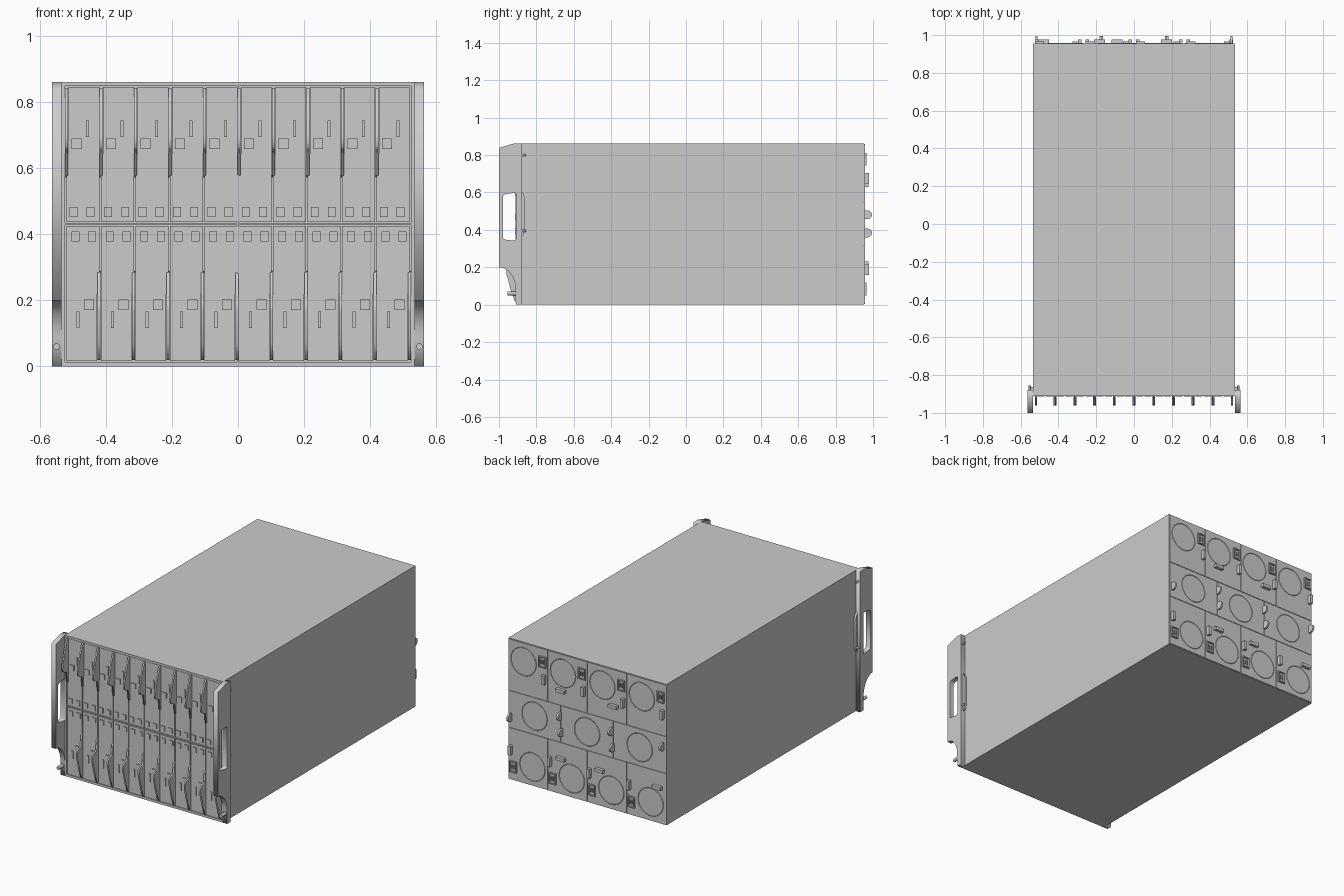
import bpy, bmesh
from math import pi, cos, sin
from mathutils import Matrix

if "Cube" in bpy.data.objects:
    bpy.data.objects.remove(bpy.data.objects["Cube"])

MID = 0.431   # height of the line about which both rows are rotated copies


def link(name, mesh, loc=(0, 0, 0), rot=(0, 0, 0)):
    ob = bpy.data.objects.new(name, mesh)
    ob.location, ob.rotation_euler = loc, rot
    bpy.context.collection.objects.link(ob)
    return ob


def box_mesh(name, boxes):
    """Mesh of boxes given as (x0, x1, y0, y1, z0, z1)."""
    bm = bmesh.new()
    for x0, x1, y0, y1, z0, z1 in boxes:
        m = (Matrix.Translation(((x0 + x1) / 2, (y0 + y1) / 2, (z0 + z1) / 2))
             @ Matrix.Diagonal((x1 - x0, y1 - y0, z1 - z0, 1)))
        bmesh.ops.create_cube(bm, size=1, matrix=m)
    me = bpy.data.meshes.new(name)
    bm.to_mesh(me)
    bm.free()
    return me


def plate_mesh(name, loops, x, thick):
    """Flat plate in the YZ plane; further loops are holes."""
    cu = bpy.data.curves.new(name, 'CURVE')
    cu.dimensions, cu.fill_mode, cu.extrude = '2D', 'BOTH', thick / 2
    for pts in loops:
        s = cu.splines.new('POLY')
        s.points.add(len(pts) - 1)
        for p, (y, z) in zip(s.points, pts):
            p.co = (y, z, 0, 1)
        s.use_cyclic_u = True
    tmp = link(name + "_outline", cu)
    dg = bpy.context.evaluated_depsgraph_get()
    me = bpy.data.meshes.new_from_object(tmp.evaluated_get(dg))
    bpy.data.objects.remove(tmp)
    me.transform(Matrix(((0, 0, 1, x), (1, 0, 0, 0), (0, 1, 0, 0), (0, 0, 0, 1))))
    return me


def rod(name, x, y0, y1, z, r):
    bpy.ops.mesh.primitive_cylinder_add(vertices=16, radius=r, depth=y1 - y0,
        location=(x, (y0 + y1) / 2, z), rotation=(pi / 2, 0, 0))
    bpy.context.object.name = name
    bpy.ops.object.shade_smooth_by_angle()


# chassis body and front frame
link("chassis_body", box_mesh("chassis_body", [(-.535, .535, -.893, .952, 0, .862)]))
link("front_frame", box_mesh("front_frame", [
    (-.535, -.524, -.91, -.89, 0, .862), (.524, .535, -.91, -.89, 0, .862),
    (-.524, .524, -.91, -.89, .849, .862), (-.524, .524, -.91, -.89, 0, .014),
    (-.524, .524, -.909, -.89, .428, .434), (-.0025, .0025, -.911, -.89, .014, .849)]))

# blade module: face panel, latch pads and indicator slot
blade = box_mesh("blade", [
    (-.050, .050, -.907, -.89, .006, .212), (-.043, .050, -.907, -.89, .212, .415),
    (-.040, -.016, -.913, -.90, .022, .052), (.011, .035, -.913, -.90, .022, .052),
    (-.034, -.004, -.913, -.90, .228, .26), (.010, .019, -.912, -.90, .264, .314)])
# ejector lever: thin tapered fin on the edge of each blade
lever = plate_mesh("lever", [[(-.89, .412), (-.915, .412), (-.935, .36), (-.96, .265),
    (-.961, .235), (-.945, .222), (-.922, .214), (-.914, .15), (-.89, .14)]], -.049, .009)
for row, rot in (("upper", 0), ("lower", pi)):
    for i in range(10):
        at = ((i - 4.5) * .1044, 0, MID)
        link(f"{row}_blade_{i}", blade, at, (0, rot, 0))
        link(f"{row}_lever_{i}", lever, at, (0, rot, 0))

# rack ears with handle cut-out and scooped lower edge
scoop = [(-1 + .088 * sin(t * pi / 16), .085 + .115 * cos(t * pi / 16)) for t in range(9)]
ear = [(-.878, 0), (-.878, .862), (-.92, .862), (-1, .838)] + scoop + [(-.910, 0)]
grip = [(-.978, .355), (-.968, .348), (-.915, .342), (-.91, .35), (-.91, .592),
        (-.915, .598), (-.965, .592), (-.978, .58)]
back = [(-.88, .36), (-.867, .375), (-.862, .40), (-.862, .57), (-.867, .59), (-.88, .61)]
for side, s in (("left", -1), ("right", 1)):
    link(side + "_ear", plate_mesh("ear", [ear, grip], s * .549, .030))
    link(side + "_handle_backing", plate_mesh("backing", [back], s * .541, .014))
    link(side + "_grip_lip", box_mesh("lip", [
        (s * .549 - .015, s * .549 + .015, -.972, -.918, .597, .627)]))
    rod(side + "_thumbscrew", s * .55, -.955, -.90, .06, .010)
    for z in (.395, .80):
        rod(side + "_ear_pin", s * .552, -.885, -.856, z, .006)

# rear module covers: four wide bays above and below, three in the middle
covers = []
for i in range(4):
    x = (i - 1.5) * .267
    for z0, z1 in ((.546, .858), (.004, .316)):
        covers.append((x - .132, x + .132, .95, .956, z0, z1))
for i in range(3):
    x = (i - 1) * .356
    covers.append((x - .1765, x + .1765, .95, .956, .319, .543))
link("rear_covers", box_mesh("rear_covers", covers))

# rear power socket with raised rim and pins, plus upright latch
socket = box_mesh("socket", [
    (-.024, -.018, .95, .966, -.034, .034), (.018, .024, .95, .966, -.034, .034),
    (-.018, .018, .95, .966, .028, .034), (-.018, .018, .95, .966, -.034, -.028),
    (-.009, -.004, .95, .964, -.012, .012), (.004, .009, .95, .964, -.012, .012)])
latch = box_mesh("latch", [(-.009, .009, .95, .978, -.028, .028)])
for i in range(4):
    x = .301 - i * .267
    for s, rot in ((1, 0), (-1, pi)):
        link("rear_socket", socket, (s * x, 0, MID + s * .347), (0, rot, 0))
        link("rear_latch", latch, (s * (x - .014), 0, MID + s * .245), (0, rot, 0))

# horizontal pull tabs
tab = box_mesh("tab", [(-.029, .029, .95, .976, -.010, .010)])
for x, z in ((.172, .638), (-.182, .638), (.172, .222), (-.09, .222), (-.48, .222)):
    link("rear_pull_tab", tab, (x, 0, z))

# half-round fan handles in the middle row
half = [(.95, -.024)] + [(.968 + .026 * cos(a * pi / 12), .024 * sin(a * pi / 12))
                         for a in range(-6, 7)] + [(.95, .024)]
fin = plate_mesh("fan_handle", [half], 0, .011)
for i in range(3):
    x = .178 - i * .347
    link("fan_handle_upper", fin, (x, 0, .481))
    link("fan_handle_lower", fin, (-x, 0, .384))

# thin fan outlet rings on the rear
def ring(x, z, r):
    bpy.ops.mesh.primitive_torus_add(major_radius=r, minor_radius=.0018,
        major_segments=40, minor_segments=4, location=(x, .956, z), rotation=(pi / 2, 0, 0))
    bpy.context.object.name = "fan_ring"

for i in range(4):
    x = (i - 1.5) * .267
    ring(x + .03, .745, .085)
    ring(x - .03, .117, .085)
for i in range(3):
    ring((i - 1) * .356, MID, .085)
